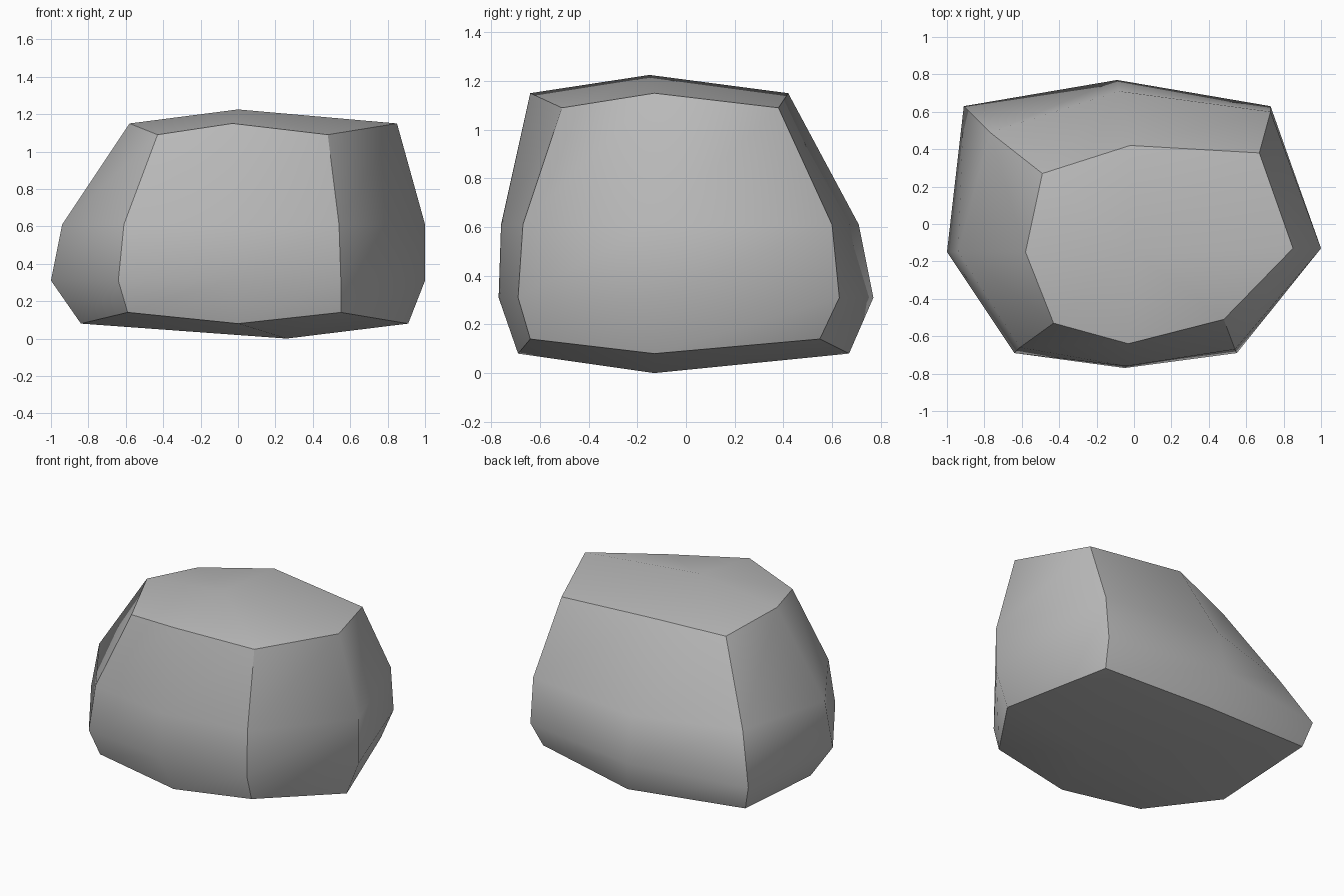
import bpy
import bmesh

# Remove the default cube only
default_cube = bpy.data.objects.get("Cube")
if default_cube:
    bpy.data.objects.remove(default_cube, do_unlink=True)


def make_material(name, colour):
    material = bpy.data.materials.new(name)
    material.use_nodes = True
    material.diffuse_color = colour
    shader = next(n for n in material.node_tree.nodes if n.type == 'BSDF_PRINCIPLED')
    shader.inputs["Base Color"].default_value = colour
    return material


# Outline rings from top to base; corners and side middles alternate,
# starting at the back corner on the right and running clockwise from above
top_ring = [(-.49, .27), (-.02, .42), (.67, .38), (.85, -.13),
            (.48, -.51), (-.03, -.64), (-.43, -.53), (-.58, -.15)]
shoulder_ring = [(-.77, .49), (-.08, .71), (.73, .6), (1, -.13),
                 (.54, -.67), (-.04, -.76), (-.61, -.66), (-.94, -.15)]
belly_ring = [(-.91, .63), (-.09, .77), (.73, .63), (1, -.13),
              (.55, -.69), (-.05, -.77), (-.64, -.69), (-1, -.15)]
base_ring = [(-.86, .59), (-.03, .67), (.69, .55), (.91, -.13),
             (.55, -.64), (0, -.69), (-.59, -.64), (-.84, -.14)]

# Each ring has one height for its corners and one for its side middles
rings = [(top_ring, 1.09, 1.15), (shoulder_ring, .61, .61),
         (belly_ring, .31, .31), (base_ring, .14, .08)]


def add_ring(bm, outline, corner_height, middle_height):
    heights = (corner_height, middle_height)
    return [bm.verts.new((x, y, heights[i % 2])) for i, (x, y) in enumerate(outline)]


def add_cap(bm, ring, centre):
    # Four quads meet at a raised centre point
    hub = bm.verts.new(centre)
    for corner in range(0, len(ring), 2):
        following = (corner + 1) % len(ring)
        bm.faces.new((hub, ring[corner - 1], ring[corner], ring[following]))


def build_boulder(name, material):
    bm = bmesh.new()
    loops = [add_ring(bm, *ring) for ring in rings]
    count = len(loops[0])

    # Side walls between neighbouring rings
    for upper, lower in zip(loops, loops[1:]):
        for i in range(count):
            j = (i + 1) % count
            bm.faces.new((upper[i], upper[j], lower[j], lower[i]))

    # Domed top and bottom
    add_cap(bm, loops[0], (0, -.15, 1.225))
    add_cap(bm, loops[-1], (.26, -.13, 0))
    bmesh.ops.recalc_face_normals(bm, faces=bm.faces)

    # Smooth faces, with creases at the rims and the four corner columns
    for face in bm.faces:
        face.smooth = True
    creases = []
    for rim in (loops[0], loops[-1]):
        creases += [(rim[i - 1], rim[i]) for i in range(count)]
    for upper, lower in zip(loops, loops[1:]):
        creases += [(upper[i], lower[i]) for i in range(0, count, 2)]
    for pair in creases:
        bm.edges.get(pair).smooth = False

    mesh = bpy.data.meshes.new(name)
    bm.to_mesh(mesh)
    bm.free()
    mesh.materials.append(material)
    boulder = bpy.data.objects.new(name, mesh)
    bpy.context.collection.objects.link(boulder)
    return boulder


build_boulder("boulder", make_material("stone grey", (.5, .5, .5, 1)))
